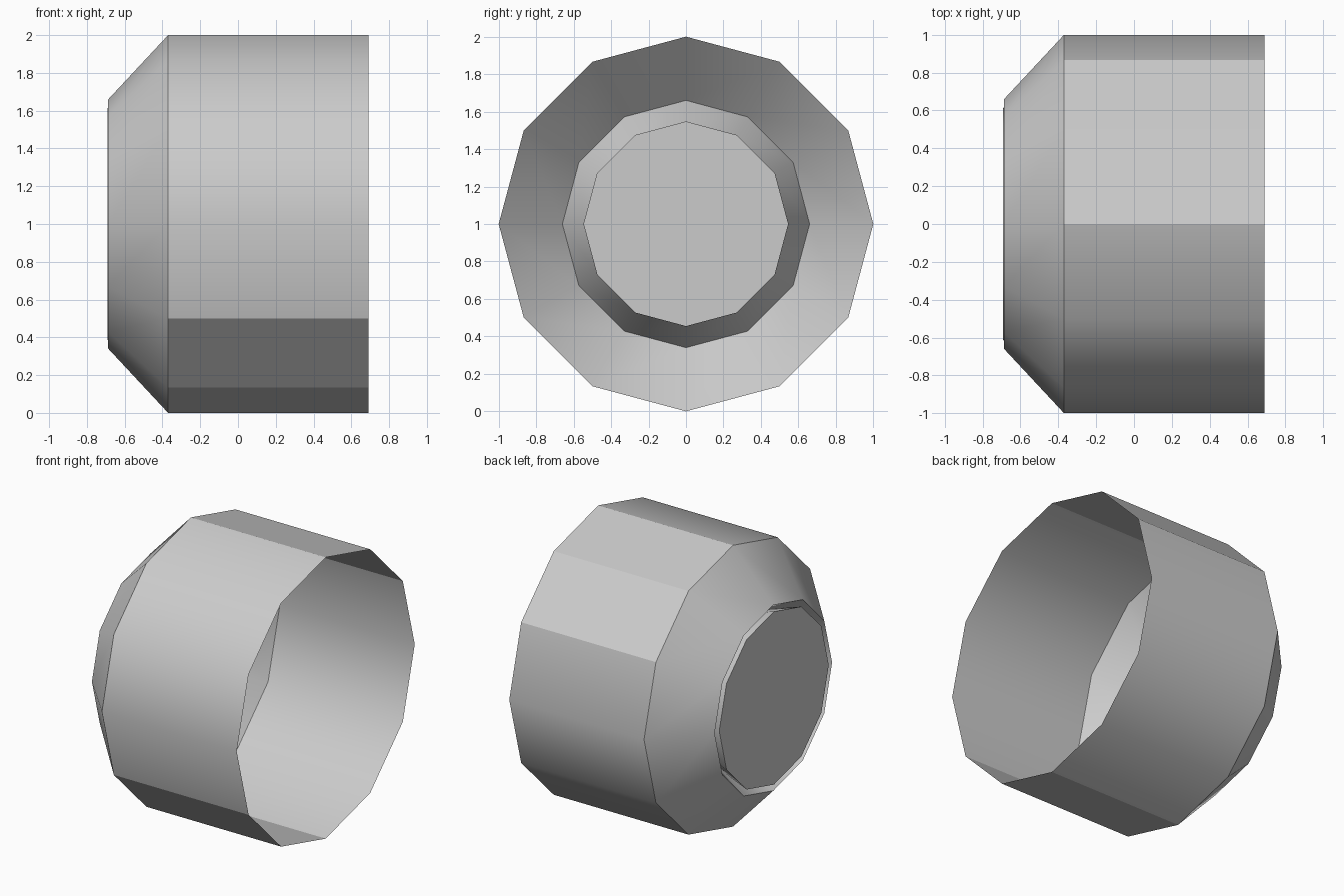
import bpy, bmesh, math

cube = bpy.data.objects.get("Cube")
if cube:
    bpy.data.objects.remove(cube, do_unlink=True)

SIDES = 12
mat = bpy.data.materials.new("plain grey")
mat.use_nodes = True
grey = (0.6, 0.6, 0.6, 1)
mat.diffuse_color = grey
mat.node_tree.nodes["Principled BSDF"].inputs["Base Color"].default_value = grey


def lathe(name, profile, sharp=(), cap=False):
    """Spin (x, radius) points round the x axis; sharp lists the hard lengthwise edges."""
    bm = bmesh.new()
    rings = []
    for x, r in profile:
        angles = [math.tau * k / SIDES for k in range(SIDES)]
        rings.append([bm.verts.new((x, r * math.cos(a), 1 + r * math.sin(a))) for a in angles])
    for a, b in zip(rings, rings[1:]):
        for k in range(SIDES):
            n = (k + 1) % SIDES
            bm.faces.new((a[k], a[n], b[n], b[k])).smooth = True
        for k in sharp:
            bm.edges.get((a[k], b[k])).smooth = False
    if cap:
        bm.faces.new(rings[-1][::-1])
    # keep every ring crisp
    for ring in rings:
        for k in range(SIDES):
            bm.edges.get((ring[k], ring[(k + 1) % SIDES])).smooth = False
    mesh = bpy.data.meshes.new(name)
    bm.to_mesh(mesh)
    bm.free()
    mesh.materials.append(mat)
    obj = bpy.data.objects.new(name, mesh)
    bpy.context.collection.objects.link(obj)
    return obj


# open drum wall, with some hard facets
lathe("drum_wall", [(0.69, 1.0), (-0.37, 1.0)], sharp=(1, 2, 3, 7, 8, 9))

# tapered shoulder
lathe("tapered_shoulder", [(-0.37, 1.0), (-0.687, 0.66)])

# groove folding inward, then out to the flush end plate
lathe("grooved_end_plate", [(-0.687, 0.66), (-0.47, 0.545), (-0.692, 0.615)], cap=True)
